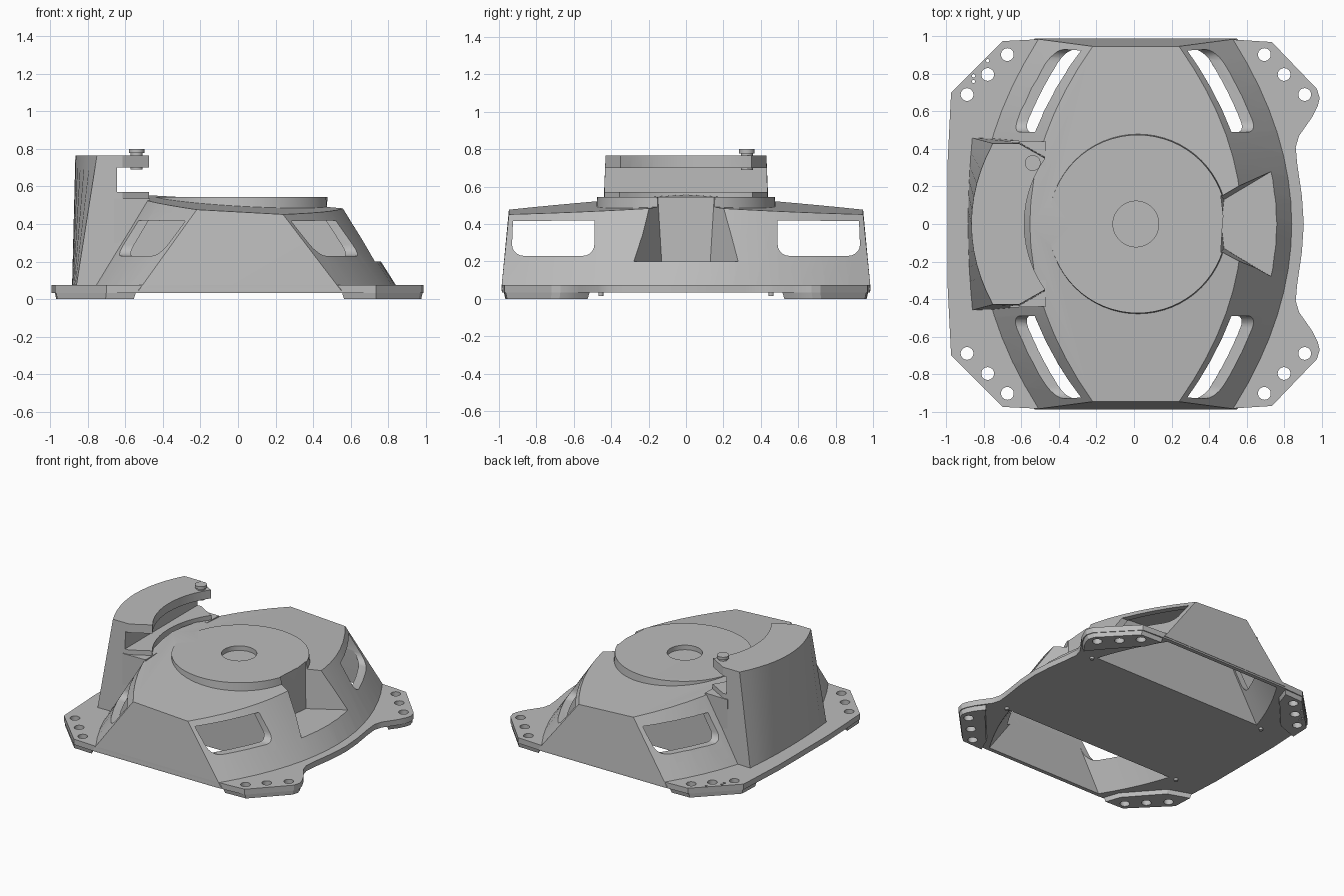
import bpy, bmesh, math

cube = bpy.data.objects.get("Cube")
if cube:
    bpy.data.objects.remove(cube, do_unlink=True)

metal = bpy.data.materials.new("cast_grey")
metal.use_nodes = True
GREY = (0.5, 0.5, 0.5, 1)
metal.diffuse_color = GREY
metal.node_tree.nodes["Principled BSDF"].inputs["Base Color"].default_value = GREY


def loft(name, bottom, top, split_top=None):
    """Solid between two rings of 3D points with the same count."""
    bm = bmesh.new()
    a = [bm.verts.new(p) for p in bottom]
    b = [bm.verts.new(p) for p in top]
    n = len(a)
    bm.faces.new(a[::-1])
    if split_top:
        i, j = split_top
        bm.faces.new(b[i:j + 1])
        bm.faces.new(b[j:] + b[:i + 1])
    else:
        bm.faces.new(b)
    for i in range(n):
        k = (i + 1) % n
        bm.faces.new((a[i], a[k], b[k], b[i]))
    bmesh.ops.recalc_face_normals(bm, faces=bm.faces)
    mesh = bpy.data.meshes.new(name)
    bm.to_mesh(mesh)
    bm.free()
    mesh.materials.append(metal)
    obj = bpy.data.objects.new(name, mesh)
    bpy.context.collection.objects.link(obj)
    return obj


def prism(name, pts, z0, z1):
    return loft(name, [(x, y, z0) for x, y in pts], [(x, y, z1) for x, y in pts])


def disc(name, x, y, r, z0, z1, r_top=None, n=32):
    ring = [(math.cos(math.tau * i / n), math.sin(math.tau * i / n)) for i in range(n)]
    s = r_top or r
    return loft(name, [(x + r * c, y + r * d, z0) for c, d in ring],
                [(x + s * c, y + s * d, z1) for c, d in ring])


def combine(obj, others, operation="DIFFERENCE", keep=False):
    bpy.context.view_layer.objects.active = obj
    for other in others:
        mod = obj.modifiers.new("combine", "BOOLEAN")
        mod.operation = operation
        mod.solver = "EXACT"
        mod.object = other
        bpy.ops.object.modifier_apply(modifier=mod.name)
        if not keep:
            bpy.data.objects.remove(other, do_unlink=True)


def finish(obj):
    bpy.ops.object.select_all(action="DESELECT")
    obj.select_set(True)
    bpy.context.view_layer.objects.active = obj
    bpy.ops.object.shade_smooth_by_angle(angle=math.radians(25))


def roof(x, y):
    return 0.527 - 0.055 * x - 0.066 * abs(y)


def bow(side, end, mid, half, y):
    """x of a shallow arc bulging to one side, centred near x = 0."""
    return 0.01 + side * (mid - (mid - end) * (y / half) ** 2)


# Body: bowed ends at the right and left, flat sloping front and back
N = 16
steps = [-1 + 2 * i / N for i in range(N + 1)]
low, high = [], []
for side, ts in ((1, steps), (-1, steps[::-1])):
    for t in ts:
        low.append((bow(side, 0.54, 0.85, 1, t), 0.988 * t, 0.045))
        x, y = bow(side, 0.23, 0.565, 1, t), 0.947 * t
        high.append((x, y, roof(x, y)))
body = loft("basket_body", low, high, (N // 2, N + 1 + N // 2))

# Mounting flange with scalloped right edge
half_edge = [(0.905, 0), (0.895, 0.15), (0.87, 0.32), (0.862, 0.41), (0.88, 0.47),
             (0.95, 0.57), (0.98, 0.63), (0.99, 0.67), (0.975, 0.72), (0.735, 0.97),
             (0.5, 0.985), (-0.5, 0.985), (-0.7, 0.975), (-0.975, 0.7), (-0.995, 0.3)]
outline = half_edge + [(x, -y) for x, y in half_edge[:0:-1]]
flange = prism("flange", outline, 0.033, 0.075)
pad = disc("magnet_pad", 0.02, 0, 0.485, 0.42, 0.545, 0.475, 64)
combine(body, [flange, pad], "UNION")

# Hollow chambers at front and back, and their side windows
cutters = []
for s in (-1, 1):
    lo, hi = [], []
    for side in (1, -1):
        for i in range(9):
            u = i / 8 if side == 1 else 1 - i / 8
            y = 0.47 + 0.49 * u
            lo.append((bow(side, 0.51, 0.82, 0.988, y), s * y, -0.02))
            y = 0.47 + 0.447 * u
            x = bow(side, 0.20, 0.535, 0.947, y)
            hi.append((x, s * y, roof(x, y) - 0.03))
    cutters.append(loft("chamber_cutter", lo, hi))
    opening = [(0.49, 0.42), (0.49, 0.29)]
    for cy, a0 in ((0.55, 180), (0.87, 270)):
        for i in range(6):
            a = math.radians(a0 + 18 * i)
            opening.append((cy + 0.06 * math.cos(a), 0.29 + 0.06 * math.sin(a)))
    opening.append((0.925, 0.415))
    cutters.append(loft("window_cutter", [(-1.2, s * y, z) for y, z in opening],
                        [(1.2, s * y, z) for y, z in opening]))

# Connector notch in the left end and the shallow centre recess
notch_low = [(0.48, -0.13), (1.1, -0.5), (1.1, 0.5), (0.48, 0.13), (0.465, 0)]
notch_high = [(0.455, -0.16), (1.1, -0.51), (1.1, 0.51), (0.455, 0.16), (0.475, 0)]
cutters.append(loft("notch_cutter", [(x, y, 0.2) for x, y in notch_low],
                    [(x, y, 0.7) for x, y in notch_high]))
cutters.append(disc("recess_cutter", 0.01, 0, 0.122, 0.51, 0.7, n=48))
combine(body, cutters)

# Corner feet, each drilled together with the flange
foot_right = [(0.9, 0.51), (0.95, 0.575), (0.978, 0.63), (0.988, 0.67), (0.973, 0.718),
              (0.733, 0.968), (0.55, 0.975), (0.6, 0.86), (0.83, 0.6)]
foot_left = [(-0.98, 0.54), (-0.973, 0.698), (-0.7, 0.972), (-0.54, 0.978),
             (-0.58, 0.86), (-0.81, 0.6)]
for side, shape in (("left", foot_right), ("right", foot_left)):
    sx = 1 if side == "left" else -1
    cx, cy = 0.8 * sx, 0.78
    for end, sy in (("back", 1), ("front", -1)):
        foot = loft(f"{end}_{side}_foot",
                    [(cx + (x - cx) * 0.94, sy * (cy + (y - cy) * 0.94), 0) for x, y in shape],
                    [(x, sy * y, 0.05) for x, y in shape])
        drills = [disc("drill", 0.01 + sx * a, sy * b, 0.034, -0.1, 0.2, n=24)
                  for a, b in ((0.9, 0.69), (0.79, 0.797), (0.685, 0.903))]
        if side == "right" and end == "back":
            drills += [disc("drill", a, b, 0.009, -0.1, 0.2, n=10)
                       for a, b in ((-0.855, 0.79), (-0.855, 0.76), (-0.78, 0.87))]
        combine(body, drills, keep=True)
        combine(foot, drills)
        finish(foot)
finish(body)

# Small locating pins under the centre block
for sx in (-1, 1):
    for sy in (-1, 1):
        disc("underside_pin", 0.76 * sx, 0.455 * sy, 0.014, 0.015, 0.05, n=12)

# Terminal tower on the right end: curved back, concave inner edge
M = 12
low, high = [], []
for i in range(M + 1):
    t = 1 - 2 * i / M
    low.append((-0.885 + 0.02 * t * t, 0.46 * t, 0.05))
    high.append((-0.867 + 0.115 * t * t, 0.43 * t, 0.765))
inner = [(-0.615, -0.43)]
for i in range(M + 1):
    y = -0.35 + 0.7 * i / M
    inner.append((0.02 - math.sqrt(0.605 ** 2 - y * y), y))
inner.append((-0.615, 0.43))
low += [(x, y * 1.05, 0.05) for x, y in inner]
high += [(x, y, 0.765) for x, y in inner]
tower = loft("terminal_tower", low, high)
slot = prism("slot_cutter", [(-0.645, -0.6), (-0.3, -0.6), (-0.3, 0.6), (-0.645, 0.6)],
             0.57, 0.7)
combine(tower, [slot])
finish(tower)

# Shoulders joining the tower to the bowed body
for s in (-1, 1):
    pts = [(-0.66, 0.3 * s), (-0.47, 0.3 * s), (-0.47, 0.44 * s), (-0.66, 0.445 * s)]
    prism("tower_shoulder", pts, 0.3, 0.535)

# Terminal post
for r, z0, z1 in ((0.032, 0.69, 0.79), (0.042, 0.778, 0.8)):
    finish(disc("terminal_post", -0.54, 0.325, r, z0, z1, n=24))
